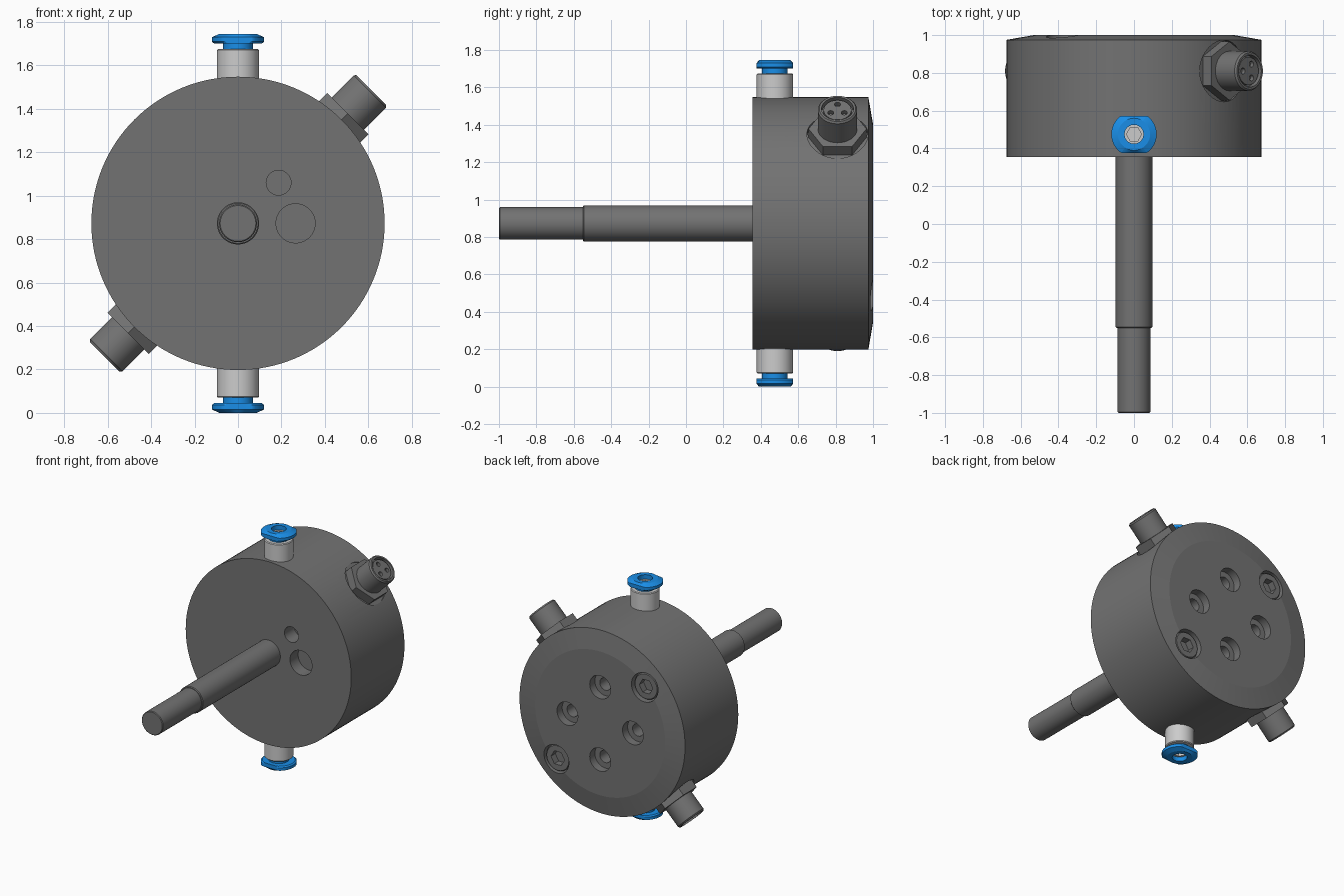
import bpy, bmesh
from math import pi, cos, sin, radians
from mathutils import Matrix, Vector

cube = bpy.data.objects.get("Cube")
if cube:
    bpy.data.objects.remove(cube, do_unlink=True)

CENTRE = Vector((0, 0, 0.8725))
X, Y, Z = Vector((1, 0, 0)), Vector((0, 1, 0)), Vector((0, 0, 1))
parts = []


def material(name, colour, metallic=0.0):
    mat = bpy.data.materials.new(name)
    mat.use_nodes = True
    mat.diffuse_color = (*colour, 1)
    shader = mat.node_tree.nodes["Principled BSDF"]
    shader.inputs["Base Color"].default_value = (*colour, 1)
    shader.inputs["Metallic"].default_value = metallic
    return mat


dark = material("dark_grey", (0.17, 0.17, 0.17))
silver = material("silver", (0.55, 0.55, 0.55))
blue = material("blue", (0.01, 0.27, 0.8))


def lathe(name, profile, origin, axis, side, mat=None, sides=64, closed=False, clamp=None):
    """Spin (radius, height) points about an axis; side is the direction of the first corner."""
    bm = bmesh.new()
    rings = []
    for i in range(sides):
        a = 2 * pi * i / sides
        rings.append([bm.verts.new((r * cos(a), r * sin(a), h)) for r, h in profile])
    spans = len(profile) if closed else len(profile) - 1
    for i in range(sides):
        here, there = rings[i], rings[(i + 1) % sides]
        for j in range(spans):
            k = (j + 1) % len(profile)
            bm.faces.new((here[j], there[j], there[k], here[k]))
    bmesh.ops.remove_doubles(bm, verts=bm.verts, dist=1e-5)
    if clamp:
        for v in bm.verts:
            v.co.y = max(-clamp, min(clamp, v.co.y))
    bmesh.ops.recalc_face_normals(bm, faces=bm.faces)
    mesh = bpy.data.meshes.new(name)
    bm.to_mesh(mesh)
    bm.free()
    obj = bpy.data.objects.new(name, mesh)
    bpy.context.collection.objects.link(obj)
    turn = Matrix((side, axis.cross(side), axis)).transposed().to_4x4()
    obj.matrix_world = Matrix.Translation(origin) @ turn
    if mat:
        mesh.materials.append(mat)
        parts.append(obj)
    return obj


def rod(radius, low, high):
    return [(0, low), (radius, low), (radius, high), (0, high)]


def cut(target, profile, origin, axis, side, sides=64):
    """Remove a turned shape from the target."""
    tool = lathe("cutter", profile, origin, axis, side, sides=sides)
    tool.hide_render = True
    mod = target.modifiers.new("cut", "BOOLEAN")
    mod.operation, mod.solver, mod.object = "DIFFERENCE", "EXACT", tool
    bpy.context.view_layer.update()
    bpy.context.view_layer.objects.active = target
    bpy.ops.object.modifier_apply(modifier=mod.name)
    bpy.data.objects.remove(tool, do_unlink=True)


# Round housing with a shallow cone at the back edge
housing = lathe("housing", [(0, 0.355), (0.675, 0.355), (0.675, 0.975), (0.53, 1), (0, 1)],
                CENTRE, Y, X, dark, sides=128)

# Stepped shaft
lathe("shaft", [(0, -1), (0.082, -1), (0.087, -0.995), (0.087, -0.55), (0.092, -0.55),
                (0.097, -0.545), (0.097, 0.4), (0, 0.4)], CENTRE, Y, X, dark)

for s, end in ((1, "left"), (-1, "right")):
    # Front blind holes
    cut(housing, rod(0.09, 0.3, 0.45), CENTRE + s * 0.265 * X, Y, X)
    cut(housing, rod(0.057, 0.3, 0.47), CENTRE + s * 0.187 * (X + Z), Y, X)

    # Back counterbored holes
    for offset in (X, Z):
        cut(housing, [(0, 0.8), (0.045, 0.8), (0.045, 0.94), (0.085, 0.94), (0.085, 1.1), (0, 1.1)],
            CENTRE + s * 0.267 * offset, Y, X)

    # Socket head screws sunk in the back
    spot = CENTRE + s * 0.36 * (X - Z)
    cut(housing, rod(0.105, 0.9, 1.1), spot, Y, X)
    screw = lathe(end + "_back_screw", [(0, 0.89), (0.097, 0.89), (0.097, 0.97), (0.09, 0.98), (0, 0.98)],
                  spot, Y, X, dark)
    cut(screw, rod(0.055, 0.93, 1.1), spot, Y, X, sides=6)

    # Side connectors: flat seat, hex nut, sleeve and socket insert
    out = s * (X + Z).normalized()
    base = CENTRE + 0.81 * Y
    cut(housing, rod(0.163, 0.65, 0.9), base, out, Y)
    lathe(end + "_connector_nut", rod(0.155, 0.64, 0.715), base, out, Y, dark, sides=6)
    lathe(end + "_connector_sleeve",
          [(0, 0.7), (0.105, 0.7), (0.105, 0.858), (0.097, 0.868), (0.085, 0.868), (0.085, 0.835), (0, 0.835)],
          base, out, Y, dark)
    insert = lathe(end + "_connector_insert", rod(0.074, 0.82, 0.858), base, out, Y, dark)
    for angle in (90, 210, 330):
        a = radians(angle)
        pin = base + 0.042 * (cos(a) * Y + sin(a) * out.cross(Y))
        cut(insert, rod(0.016, 0.835, 0.9), pin, out, Y, sides=24)

for s, end in ((1, "top"), (-1, "bottom")):
    # Push-in hose fittings with oval release collars
    base = CENTRE + 0.475 * Y
    fitting = lathe(end + "_fitting",
                    [(0, 0.6), (0.097, 0.6), (0.097, 0.797), (0.092, 0.8025), (0.051, 0.8025),
                     (0.051, 0.84), (0, 0.84)], base, s * Z, X, silver)
    cut(fitting, rod(0.04, 0.72, 0.9), base, s * Z, X, sides=6)
    lathe(end + "_collar",
          [(0.05, 0.79), (0.068, 0.79), (0.068, 0.828), (0.11, 0.828), (0.12, 0.836),
           (0.12, 0.857), (0.085, 0.8725), (0.05, 0.8725)],
          base, s * Z, X, blue, closed=True, clamp=0.098)

# Smooth the curved walls and keep every edge crisp
bpy.ops.object.select_all(action="DESELECT")
for obj in parts:
    obj.select_set(True)
bpy.context.view_layer.objects.active = housing
bpy.ops.object.shade_smooth_by_angle(angle=radians(8))
